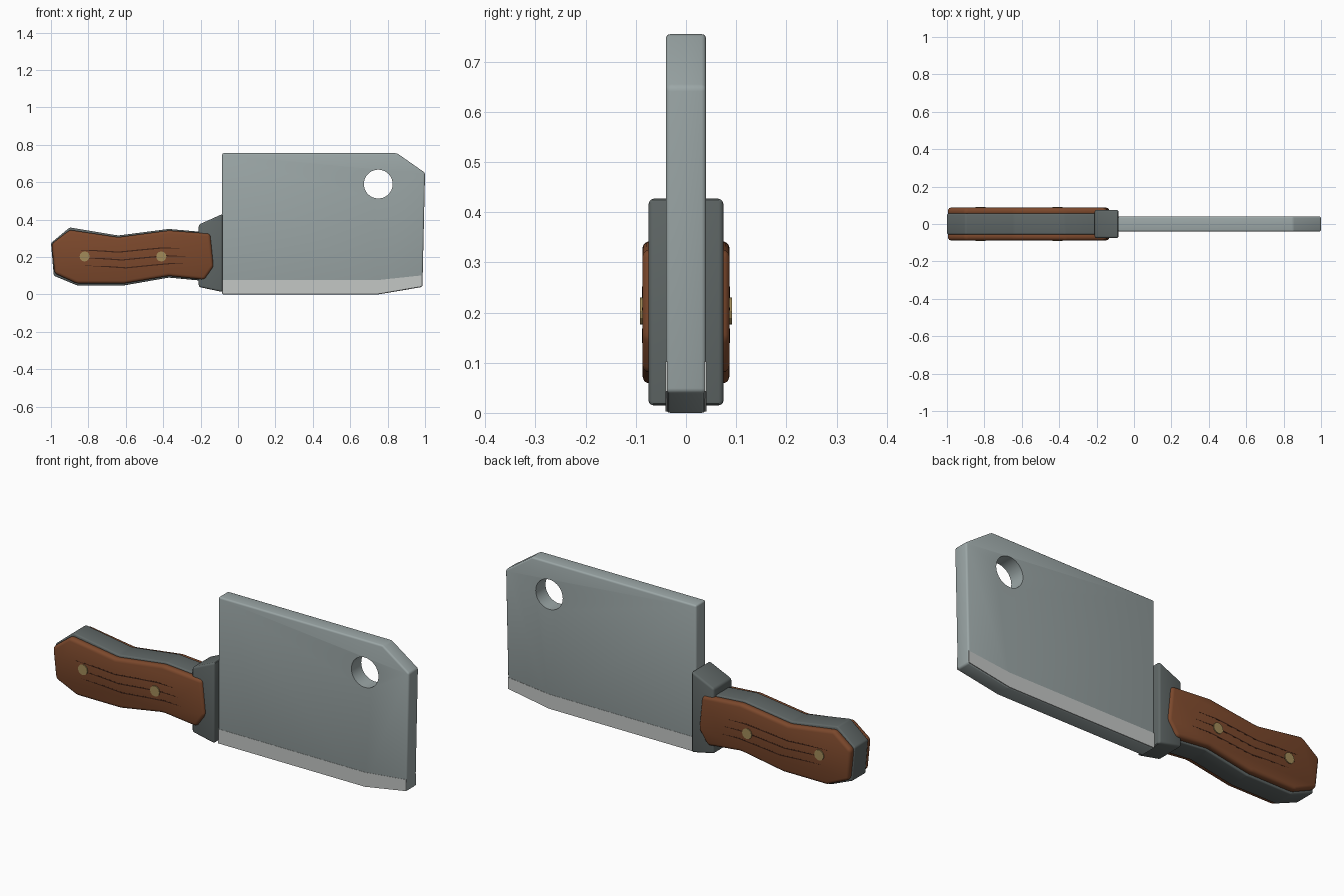
import bpy
import bmesh
import math

cube = bpy.data.objects.get("Cube")
if cube:
    bpy.data.objects.remove(cube, do_unlink=True)


def material(name, rgb):
    m = bpy.data.materials.new(name)
    m.use_nodes = True
    m.diffuse_color = (*rgb, 1)
    m.node_tree.nodes["Principled BSDF"].inputs["Base Color"].default_value = (*rgb, 1)
    return m


steel = material("blade steel", (0.33, 0.385, 0.385))
bright = material("ground edge steel", (0.55, 0.57, 0.56))
dark = material("dark steel", (0.115, 0.135, 0.133))
wood = material("brown wood", (0.2, 0.065, 0.025))
grain = material("dark grain", (0.05, 0.016, 0.008))
brass = material("brass", (0.36, 0.26, 0.1))


def slab(name, profile, y0, y1, mat, bevel=0, segments=3):
    """Extrude an (x, z) profile from y0 to y1, with optional rounded edges."""
    bm = bmesh.new()
    face = bm.faces.new([bm.verts.new((x, y0, z)) for x, z in profile])
    ext = bmesh.ops.extrude_face_region(bm, geom=[face])["geom"]
    moved = [v for v in ext if isinstance(v, bmesh.types.BMVert)]
    bmesh.ops.translate(bm, verts=moved, vec=(0, y1 - y0, 0))
    bmesh.ops.recalc_face_normals(bm, faces=bm.faces)
    if bevel:
        bmesh.ops.bevel(bm, geom=bm.edges[:], offset=bevel, segments=segments,
                        profile=0.5, affect='EDGES', clamp_overlap=True)
    mesh = bpy.data.meshes.new(name)
    bm.to_mesh(mesh)
    bm.free()
    ob = bpy.data.objects.new(name, mesh)
    bpy.context.collection.objects.link(ob)
    mesh.materials.append(mat)
    return ob


def select(ob):
    bpy.ops.object.select_all(action='DESELECT')
    ob.select_set(True)
    bpy.context.view_layer.objects.active = ob


def smooth(ob):
    select(ob)
    bpy.ops.object.shade_smooth_by_angle(angle=math.radians(32))


def circle(cx, cz, r, n):
    return [(cx + r * math.cos(math.tau * i / n), cz + r * math.sin(math.tau * i / n))
            for i in range(n)]


# Blade with a round hanging hole
blade = slab("blade", [(-0.085, 0), (0.75, 0), (0.986, 0.04), (1, 0.65),
                       (0.85, 0.755), (-0.085, 0.755)], -0.04, 0.04, steel, 0.009)
cutter = slab("hole_cutter", circle(0.75, 0.59, 0.077, 40), -0.2, 0.2, steel)
cutter.hide_render = True
cut = blade.modifiers.new("hole", 'BOOLEAN')
cut.operation = 'DIFFERENCE'
cut.solver = 'EXACT'
cut.object = cutter
select(blade)
bpy.ops.object.modifier_apply(modifier=cut.name)
bpy.data.objects.remove(cutter, do_unlink=True)
smooth(blade)

# Bolster between blade and handle
smooth(slab("bolster", [(-0.21, 0.04), (-0.083, 0.013), (-0.083, 0.43), (-0.21, 0.373)],
            -0.075, 0.075, dark, 0.01))

# Metal tang running through the handle
smooth(slab("tang", [(-1, 0.275), (-0.985, 0.1), (-0.86, 0.048), (-0.61, 0.048),
                     (-0.37, 0.09), (-0.18, 0.072), (-0.18, 0.333), (-0.37, 0.35),
                     (-0.64, 0.315), (-0.9, 0.358)], -0.056, 0.056, dark, 0.008))

scale_profile = [(-0.997, 0.27), (-0.98, 0.112), (-0.86, 0.058), (-0.61, 0.058),
                 (-0.37, 0.099), (-0.18, 0.078), (-0.13, 0.15), (-0.148, 0.325),
                 (-0.37, 0.342), (-0.64, 0.306), (-0.9, 0.345)]
edge_profile = [(-0.084, 0.003), (0.75, 0.003), (0.984, 0.043), (0.985, 0.102),
                (0.75, 0.077), (-0.084, 0.077)]
grain_path = [(-0.87, 0.238), (-0.74, 0.236), (-0.64, 0.229), (-0.5, 0.243),
              (-0.4, 0.252), (-0.3, 0.246)]

# Parts repeated on both faces
for side, label in ((-1, "front"), (1, "back")):
    slab(f"{label}_ground_edge", edge_profile, side * 0.037, side * 0.0412, bright)
    smooth(slab(f"{label}_handle_scale", scale_profile, side * 0.046, side * 0.087,
                wood, 0.016))
    for i, x in enumerate((-0.82, -0.41)):
        slab(f"{label}_rivet_{i + 1}", circle(x, 0.203, 0.027, 12),
             side * 0.083, side * 0.0915, brass)
    for i in range(3):
        # Tapered grain line that follows the curve of the handle
        line = [(x + 0.02 * i, z - 0.042 * i) for x, z in grain_path]
        low = [(x, z - 0.006) for x, z in line[1:-1]]
        slab(f"{label}_grain_{i + 1}", line + low[::-1],
             side * 0.084, side * 0.0876, grain)
